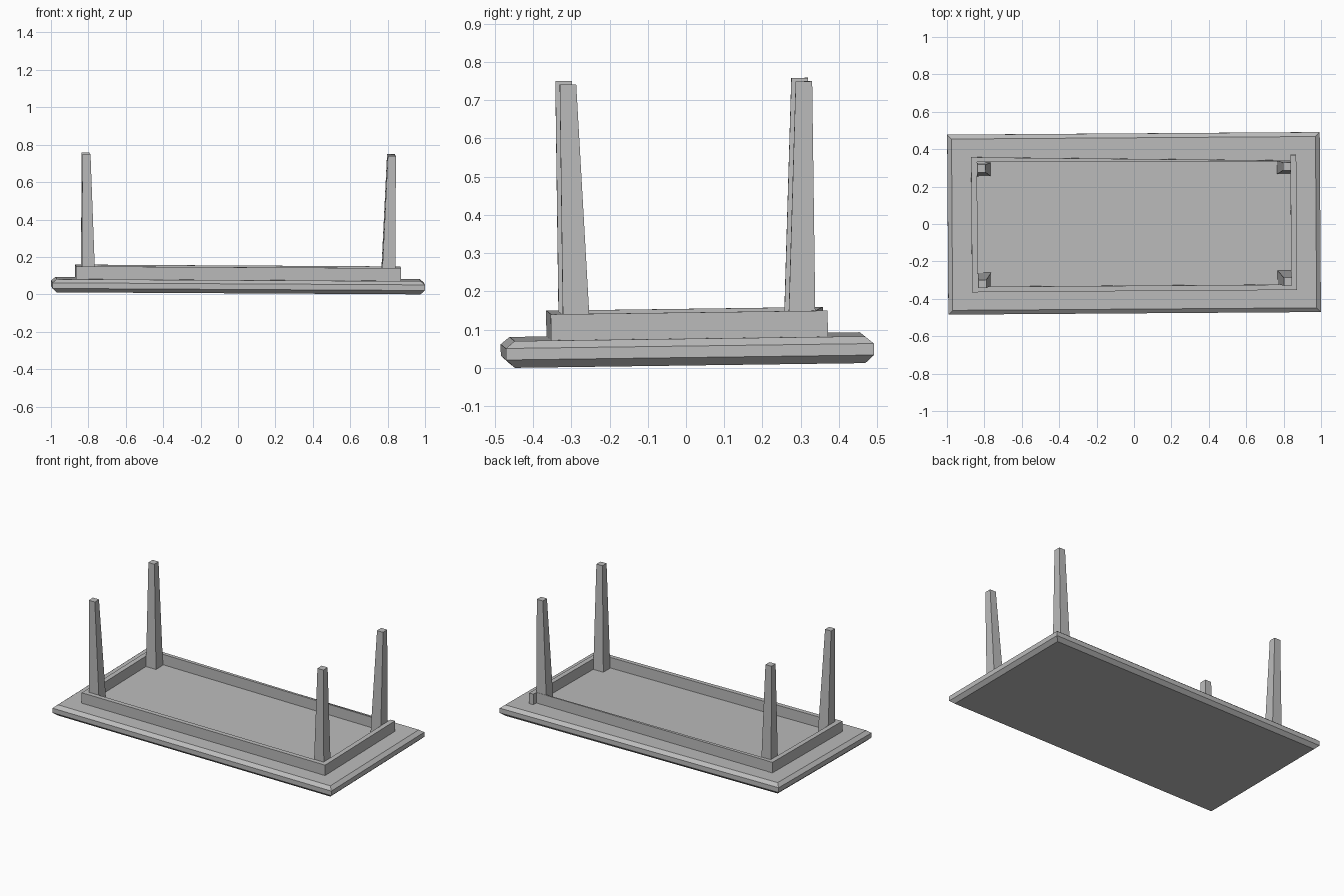
import bpy, bmesh
from mathutils import Matrix, Vector

if "Cube" in bpy.data.objects:
    bpy.data.objects.remove(bpy.data.objects["Cube"])

grey = bpy.data.materials.new("plain grey")
grey.diffuse_color = (0.5, 0.5, 0.5, 1)
grey.use_nodes = True
grey.node_tree.nodes["Principled BSDF"].inputs["Base Color"].default_value = grey.diffuse_color

# The whole table rests upside down, slightly skewed
TILT = (Matrix.Translation((0, 0.004, 0.0115))
        @ Matrix.Rotation(0.007, 4, 'Z')
        @ Matrix.Rotation(0.0055, 4, 'Y')
        @ Matrix.Rotation(0.0135, 4, 'X'))


def loft(name, rings):
    """Closed solid through rings of four (x, y, z) corners, bottom to top."""
    bm = bmesh.new()
    rows = [[bm.verts.new(TILT @ Vector(p)) for p in ring] for ring in rings]
    for a, b in zip(rows, rows[1:]):
        for i in range(4):
            j = (i + 1) % 4
            bm.faces.new((a[i], a[j], b[j], b[i]))
    bm.faces.new(rows[0][::-1])
    bm.faces.new(rows[-1])
    bmesh.ops.recalc_face_normals(bm, faces=bm.faces)
    me = bpy.data.meshes.new(name)
    bm.to_mesh(me)
    bm.free()
    me.materials.append(grey)
    ob = bpy.data.objects.new(name, me)
    bpy.context.collection.objects.link(ob)
    return ob


def rect(x0, x1, y0, y1, z):
    return [(x0, y0, z), (x1, y0, z), (x1, y1, z), (x0, y1, z)]


# Tabletop with chamfered rims
HX, HY = 0.996, 0.481
loft("tabletop", [rect(-HX + i, HX - i, -HY + i, HY - i, z)
                  for i, z in ((0.023, 0), (0, 0.021), (0, 0.051), (0.023, 0.07))])

# Apron boards
Z0, Z1 = 0.068, 0.138
loft("left_apron", [rect(-0.869, -0.838, -0.362, 0.362, z) for z in (Z0, Z1)])
loft("right_apron", [rect(0.838, 0.869, -0.362, 0.362, z) for z in (Z0, Z1)])
loft("front_apron", [rect(-0.838, 0.838, -0.361, -0.332, z) for z in (Z0, Z1)])
# The back board narrows toward the right
loft("back_apron", [[(-0.838, 0.335, z), (0.838, 0.324, z),
                     (0.838, 0.331, z), (-0.838, 0.36, z)] for z in (Z0, Z1)])

# Legs: outer faces straight, inner faces tapering
for side, sx in (("left", -1), ("right", 1)):
    for end, sy in (("front", -1), ("back", 1)):
        rings = []
        for z, w in ((Z0, 0.072), (0.738, 0.043)):
            x, y = sx * 0.838, sy * 0.33
            rings.append(rect(x, x - sx * w, y, y - sy * w, z))
        loft(f"{end}_{side}_leg", rings)
